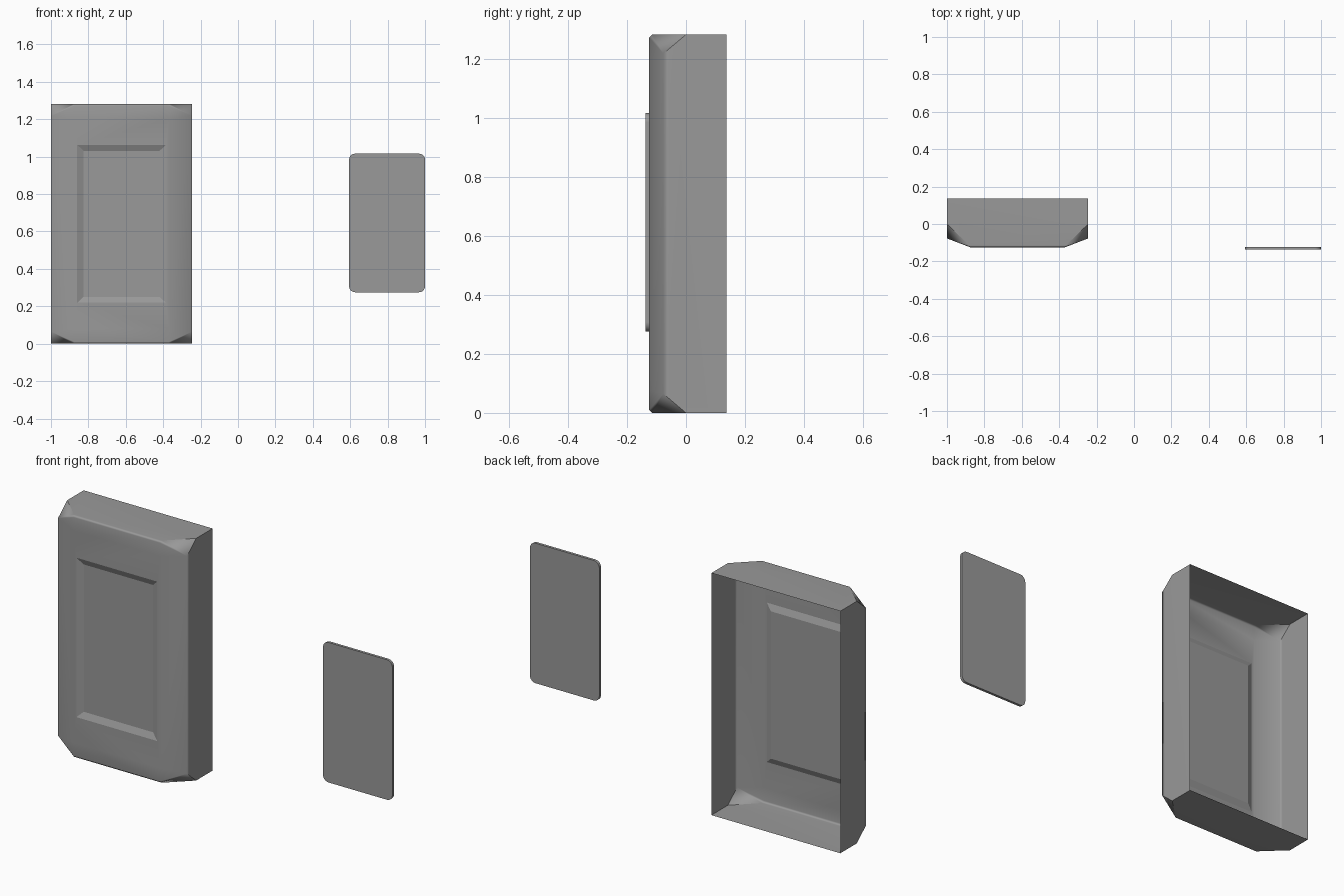
import bpy, bmesh, math

if "Cube" in bpy.data.objects:
    bpy.data.objects.remove(bpy.data.objects["Cube"])

CX, CZ = -0.6225, 0.641      # centre of the housing
W, H = 0.3775, 0.641         # half width and half height

grey = bpy.data.materials.new('dark_grey')
grey.diffuse_color = (0.32, 0.32, 0.32, 1)
grey.use_nodes = True
grey.node_tree.nodes["Principled BSDF"].inputs["Base Color"].default_value = grey.diffuse_color


def finish(name, bm, angle):
    mesh = bpy.data.meshes.new(name)
    bm.to_mesh(mesh)
    bm.free()
    mesh.materials.append(grey)
    obj = bpy.data.objects.new(name, mesh)
    bpy.context.collection.objects.link(obj)
    bpy.ops.object.select_all(action='DESELECT')
    obj.select_set(True)
    bpy.context.view_layer.objects.active = obj
    bpy.ops.object.shade_smooth_by_angle(angle=math.radians(angle), keep_sharp_edges=True)
    weighted = obj.modifiers.new('flat_large_faces', 'WEIGHTED_NORMAL')
    weighted.keep_sharp = True
    return obj


# Housing: thin shell, open at the back, one quadrant of points mirrored
POINTS = {
    'back': (W, 0.137, H),
    'corner': (W, 0.0, H),
    'wall': (W, -0.058, H - 0.049),
    'side': (W, -0.077, H - 0.065),
    'edge': (0.2575, -0.115, H),
    'lip': (0.252, -0.125, H - 0.01),
    'front': (0.252, -0.125, H - 0.08),
    'rim': (0.237, -0.125, 0.422),
    'recess': (0.203, -0.111, 0.39),
}
bm = bmesh.new()
V = {(n, sx, sz): bm.verts.new((CX + sx * x, y, CZ + sz * z))
     for n, (x, y, z) in POINTS.items() for sx in (-1, 1) for sz in (-1, 1)}


def side_face(sx, *names):
    return bm.faces.new([V[n, sx, 1] for n in names] + [V[n, sx, -1] for n in reversed(names)])


def end_face(sz, *names):
    return bm.faces.new([V[n, 1, sz] for n in names] + [V[n, -1, sz] for n in reversed(names)])


crisp = []                                      # faces with a hard outline
for s in (-1, 1):
    crisp.append(side_face(s, 'back', 'corner', 'wall'))   # side wall
    side_face(s, 'wall', 'side')
    side_face(s, 'side', 'front')               # sloped side
    side_face(s, 'front', 'rim')
    crisp.append(side_face(s, 'rim', 'recess'))
    end_face(s, 'back', 'corner', 'edge')       # top and bottom walls
    end_face(s, 'edge', 'lip')
    end_face(s, 'lip', 'front')
    end_face(s, 'front', 'rim')
    crisp.append(end_face(s, 'rim', 'recess'))
    for t in (-1, 1):                           # cut corners
        for names in (('corner', 'wall', 'side', 'edge'), ('side', 'edge', 'lip'),
                      ('side', 'lip', 'front')):
            bm.faces.new([V[n, s, t] for n in names])
        bm.edges.get((V['corner', s, t], V['edge', s, t])).smooth = False
panel = bm.faces.new([V['recess', a, b] for a, b in ((-1, -1), (1, -1), (1, 1), (-1, 1))])
for f in crisp:
    for e in f.edges:
        e.smooth = False
for s in (-1, 1):                               # soft turn from wall to slope
    bm.edges.get((V['wall', s, 1], V['wall', s, -1])).smooth = True
bmesh.ops.recalc_face_normals(bm, faces=bm.faces[:])
panel.normal_update()
if panel.normal.y > 0:
    bmesh.ops.reverse_faces(bm, faces=bm.faces[:])
finish('housing_shell', bm, 75)

# Cover plate: thin slab with rounded corners
bm = bmesh.new()
x0, x1, z0, z1, r = 0.594, 1.0, 0.275, 1.016, 0.032
ring = []
for cx, cz, start in ((x1 - r, z1 - r, 0), (x0 + r, z1 - r, 90),
                      (x0 + r, z0 + r, 180), (x1 - r, z0 + r, 270)):
    for i in range(7):
        a = math.radians(start + i * 15)
        ring.append(bm.verts.new((cx + r * math.cos(a), -0.137, cz + r * math.sin(a))))
face = bm.faces.new(ring)
ext = bmesh.ops.extrude_face_region(bm, geom=[face], use_keep_orig=True)
for v in ext['geom']:
    if isinstance(v, bmesh.types.BMVert):
        v.co.y += 0.014
bmesh.ops.recalc_face_normals(bm, faces=bm.faces[:])
finish('cover_plate', bm, 35)
